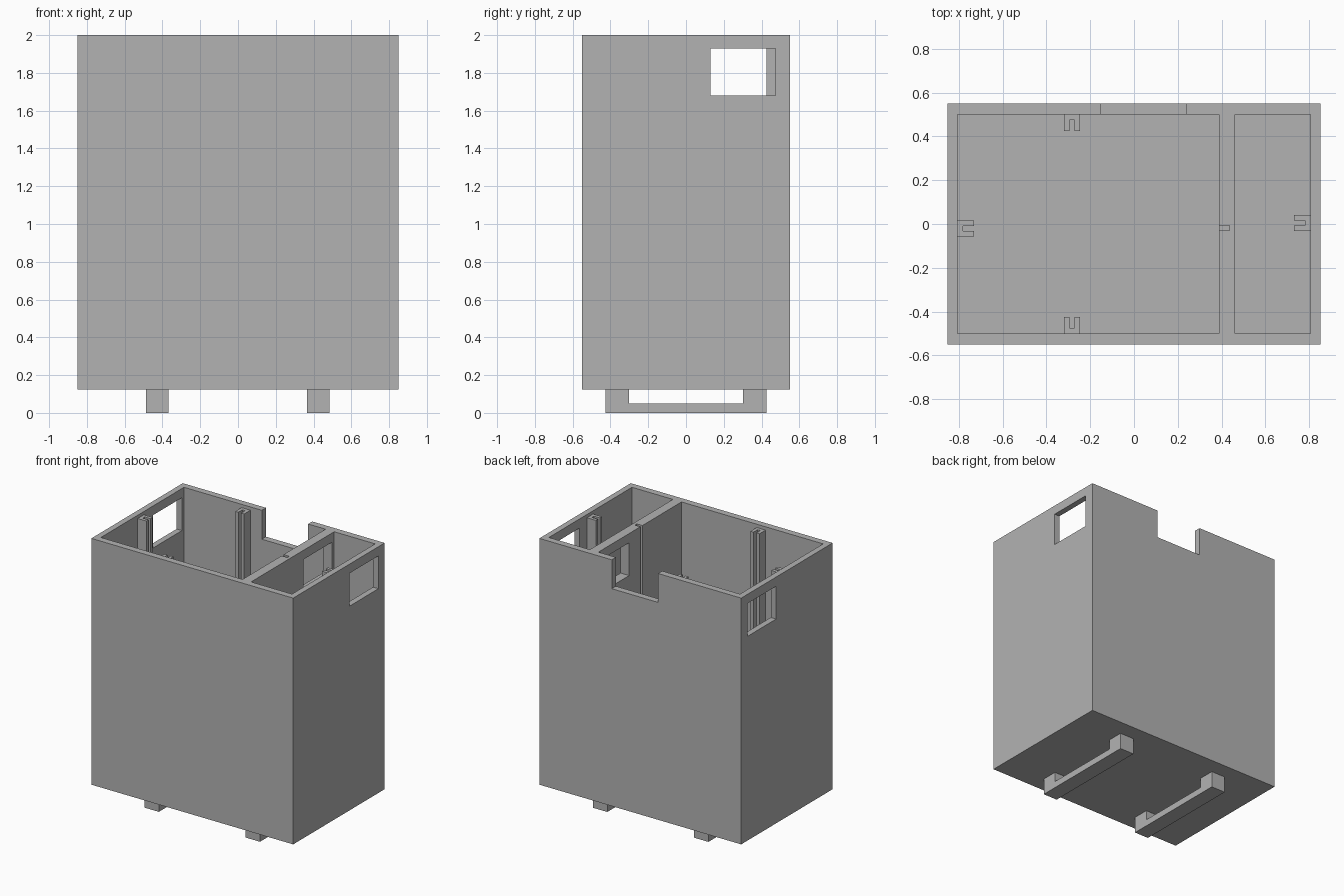
import bpy
import bmesh
import math
from mathutils import Matrix, Vector

if "Cube" in bpy.data.objects:
    bpy.data.objects.remove(bpy.data.objects["Cube"], do_unlink=True)

grey = bpy.data.materials.new("plain grey")
grey.use_nodes = True
grey.diffuse_color = (0.45, 0.45, 0.45, 1)
grey.node_tree.nodes["Principled BSDF"].inputs["Base Color"].default_value = grey.diffuse_color


def finish(name, bm):
    bmesh.ops.recalc_face_normals(bm, faces=bm.faces)
    mesh = bpy.data.meshes.new(name)
    bm.to_mesh(mesh)
    bm.free()
    mesh.materials.append(grey)
    obj = bpy.data.objects.new(name, mesh)
    bpy.context.collection.objects.link(obj)
    return obj


def box(name, low, high):
    low, high = Vector(low), Vector(high)
    bm = bmesh.new()
    bmesh.ops.create_cube(bm, size=1)
    bmesh.ops.scale(bm, vec=high - low, verts=bm.verts)
    bmesh.ops.translate(bm, vec=(low + high) / 2, verts=bm.verts)
    return finish(name, bm)


def prism(name, points, length, matrix):
    """Extrude a flat outline along its local z, then place it."""
    bm = bmesh.new()
    face = bm.faces.new([bm.verts.new((x, y, 0)) for x, y in points])
    new = bmesh.ops.extrude_face_region(bm, geom=[face])["geom"]
    bmesh.ops.translate(bm, vec=(0, 0, length),
                        verts=[v for v in new if isinstance(v, bmesh.types.BMVert)])
    bmesh.ops.transform(bm, matrix=matrix, verts=bm.verts)
    return finish(name, bm)


def cut(obj, low, high):
    cutter = box("cutter", low, high)
    cutter.hide_render = True
    mod = obj.modifiers.new("cut", "BOOLEAN")
    mod.operation = "DIFFERENCE"
    mod.solver = "EXACT"
    mod.object = cutter
    bpy.context.view_layer.objects.active = obj
    bpy.ops.object.modifier_apply(modifier=mod.name)
    bpy.data.objects.remove(cutter, do_unlink=True)


BASE, TOP = 0.125, 2.0
FLOOR = 0.17
RAIL_TOP = 1.975
IN_X, IN_Y = 0.805, 0.5

# Open box: hollow inside, notch in the back wall, window through both sides
shell = box("box_shell", (-0.85, -0.55, BASE), (0.85, 0.55, TOP))
cut(shell, (-IN_X, -IN_Y, FLOOR), (IN_X, IN_Y, 2.2))
cut(shell, (-0.15, 0.4, 1.78), (0.24, 0.7, 2.2))
cut(shell, (-1, 0.13, 1.68), (1, 0.475, 1.93))

# Inner partition with a matching window and a groove in its wide-side face
partition = box("partition", (0.388, -IN_Y, FLOOR), (0.46, IN_Y, TOP))
cut(partition, (0.3, 0.13, 1.68), (0.6, 0.475, 1.93))
cut(partition, (0.3, -0.03, FLOOR + 0.01), (0.435, -0.006, 2.2))

# Slotted guide rails: U outline opening towards the inside
outline = [(-0.037, 0), (0.037, 0), (0.037, 0.075), (0.012, 0.075),
           (0.012, 0.025), (-0.012, 0.025), (-0.012, 0.075), (-0.037, 0.075)]
for side, x, y, turn in (("front", -0.283, -IN_Y, 0), ("back", -0.283, IN_Y, 180),
                         ("left", IN_X, 0.005, 90), ("right", -IN_X, -0.02, -90)):
    place = Matrix.Translation((x, y, FLOOR)) @ Matrix.Rotation(math.radians(turn), 4, "Z")
    prism(side + "_guide_rail", outline, RAIL_TOP - FLOOR, place)

# Two runner feet: a thin bar on the ground with a block at each end
runner = [(-0.427, 0), (0.427, 0), (0.427, BASE), (0.302, BASE),
          (0.302, 0.05), (-0.302, 0.05), (-0.302, BASE), (-0.427, BASE)]
upright = Matrix(((0, 0, 1, 0), (1, 0, 0, 0), (0, 1, 0, 0), (0, 0, 0, 1)))
for side, x in (("right", -0.488), ("left", 0.364)):
    prism(side + "_runner_foot", runner, 0.12, Matrix.Translation((x, 0, 0)) @ upright)
